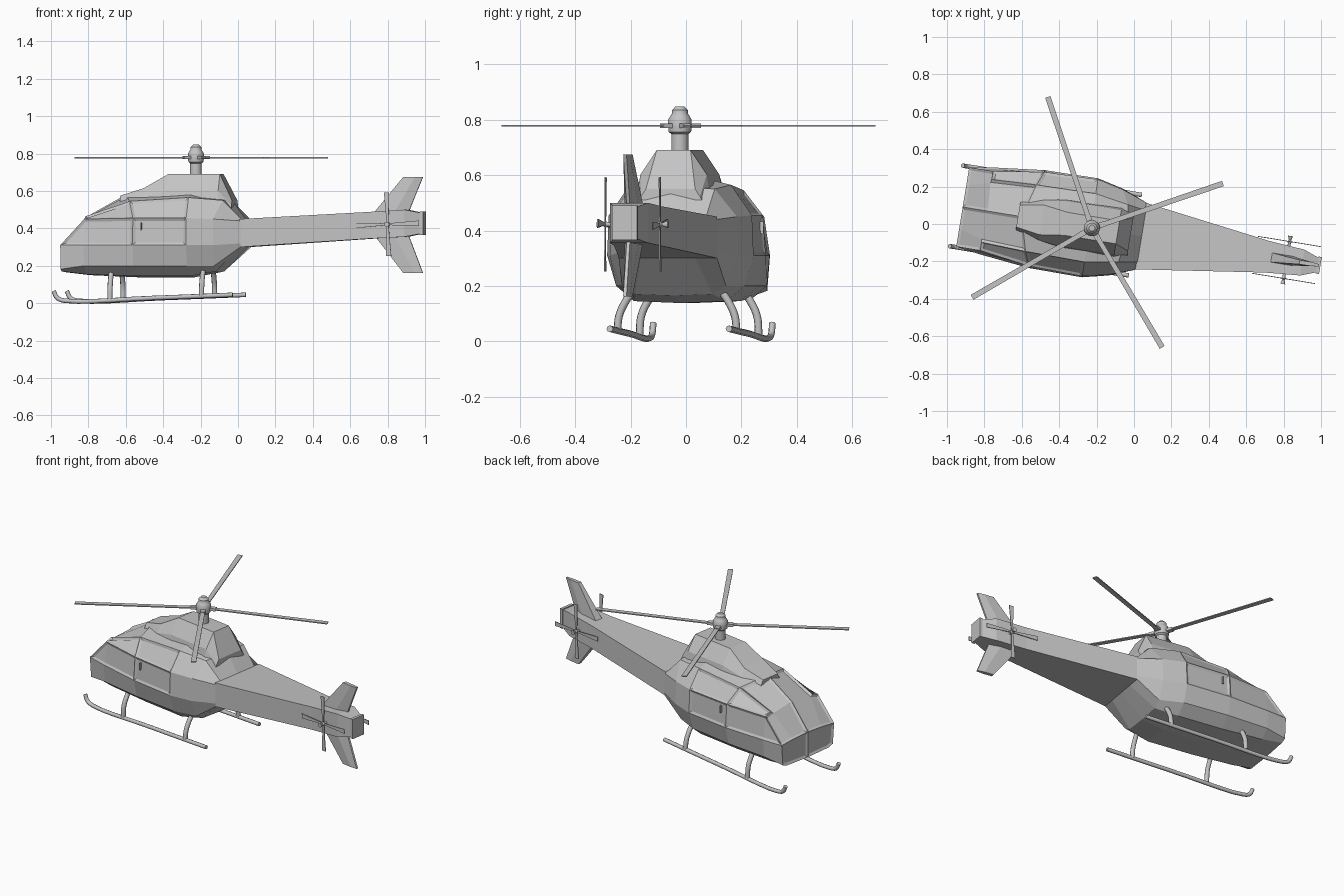
import bpy, bmesh
from math import radians, cos, sin, pi
from mathutils import Matrix, Vector

if "Cube" in bpy.data.objects:
    bpy.data.objects.remove(bpy.data.objects["Cube"])

grey = bpy.data.materials.new("plain grey")
grey.use_nodes = True
colour = (0.55, 0.55, 0.55, 1)
grey.diffuse_color = colour
grey.node_tree.nodes["Principled BSDF"].inputs["Base Color"].default_value = colour

# Local axes: x runs nose to tail, y is sideways, the mast stands at the origin
PLACE = Matrix.Translation((-0.225, -0.022, 0)) @ Matrix.Rotation(radians(-9.3), 4, 'Z')


def add(name, bm, mirror=False, smooth=False):
    me = bpy.data.meshes.new(name)
    bm.to_mesh(me)
    bm.free()
    me.materials.append(grey)
    ob = bpy.data.objects.new(name, me)
    bpy.context.collection.objects.link(ob)
    ob.matrix_world = PLACE
    if mirror:
        m = ob.modifiers.new("Mirror", 'MIRROR')
        m.use_axis = (False, True, False)
    if smooth:
        bpy.ops.object.select_all(action='DESELECT')
        ob.select_set(True)
        bpy.context.view_layer.objects.active = ob
        bpy.ops.object.shade_smooth_by_angle(angle=radians(40))
    return ob


def loft(name, stations, panes=(), start=True, end=True):
    """Half hull from sections listed bottom to top, mirrored; panes are sunk in."""
    bm = bmesh.new()
    verts, faces = {}, {}

    def vert(co):
        if co not in verts:
            verts[co] = bm.verts.new(co)
        return verts[co]

    def face(key, cos_):
        loop = list(dict.fromkeys(vert(c) for c in cos_))
        if len(loop) > 2:
            faces[key] = bm.faces.new(loop)

    for s in range(len(stations) - 1):
        a, b = stations[s], stations[s + 1]
        for r in range(len(a) - 1):
            face((s, r), (a[r], a[r + 1], b[r + 1], b[r]))
    if start:
        face("nose", reversed(stations[0]))
    if end:
        face("end", stations[-1])
    bm.normal_update()
    for pane in panes:
        bmesh.ops.inset_region(bm, faces=[faces[k] for k in pane], thickness=0.014,
                               depth=-0.007, use_boundary=True, use_even_offset=True)
    return add(name, bm, mirror=True)


def section(u, pts):
    return [(u + (p[2] if len(p) > 2 else 0), p[0], p[1]) for p in pts]


# Cabin, with sunk windscreen, side windows, doors and nose panels
cabin = [
    section(-.70, [(0, .165), (.17, .17), (.205, .182), (.215, .31), (.215, .31), (.12, .32), (0, .325)]),
    section(-.57, [(0, .15), (.17, .155), (.225, .2), (.235, .31), (.215, .45), (.17, .465), (0, .475)]),
    section(-.30, [(0, .138), (.17, .145), (.24, .2), (.265, .31), (.255, .455), (.18, .545, -.03), (0, .58, -.08)]),
    section(-.01, [(0, .138), (.17, .145), (.235, .2), (.268, .31), (.262, .455), (.185, .565), (0, .61)]),
    section(.13, [(0, .165), (.14, .17), (.19, .2), (.235, .31), (.23, .45), (.155, .55, .04), (0, .56, .06)]),
    section(.27, [(0, .30), (.1, .30), (.18, .30), (.18, .32), (.18, .44), (.14, .45), (0, .45)]),
]
loft("cabin", cabin, panes=[
    ["nose"],
    [(0, 4), (0, 5), (1, 5)],
    [(0, 3), (1, 3)],
    [(1, 4)],
    [(2, 3)],
    [(2, 4)],
], end=False)

# Engine housing under the rotor
def housing(u, low, wide, top, z):
    return section(u, [(0, low), (wide, low), (wide * .9, low + (z - low) * .45), (top, z), (0, z)])


loft("engine_housing", [
    housing(-.40, .53, .08, .06, .575),
    housing(-.27, .53, .12, .08, .615),
    housing(-.14, .53, .135, .062, .69),
    housing(.14, .53, .135, .062, .69),
    housing(.21, .50, .12, .09, .55),
])


# Tail boom
def boom(u, w, low, z):
    return section(u, [(0, low), (w, low), (w, z), (0, z)])


loft("tail_boom", [boom(.265, .18, .30, .45), boom(.95, .085, .345, .488),
                   boom(1.14, .07, .355, .50), boom(1.225, .038, .372, .483)], start=False)
loft("tail_end_plate", [boom(1.22, .046, .366, .49), boom(1.238, .046, .366, .49)])


# Upper and lower fins, wedge-shaped
def fin(name, z_root, z_tip):
    bm = bmesh.new()
    rings = []
    for z, front, back, half in ((z_root, .965, 1.15, .026), (z_tip, 1.125, 1.23, .011)):
        mid = front + (back - front) * .6
        rings.append([bm.verts.new(p) for p in (
            (front, -half, z), (mid, -half, z), (back, -.006, z),
            (back, .006, z), (mid, half, z), (front, half, z))])
    bm.faces.new(rings[0])
    bm.faces.new(rings[1])
    for i in range(6):
        j = (i + 1) % 6
        bm.faces.new((rings[0][i], rings[0][j], rings[1][j], rings[1][i]))
    bmesh.ops.recalc_face_normals(bm, faces=bm.faces)
    add(name, bm)


fin("upper_fin", .48, .675)
fin("lower_fin", .37, .162)


def lathe(name, profile, sides, matrix=Matrix.Identity(4)):
    bm = bmesh.new()
    rings = [[bm.verts.new((r * cos(2 * pi * i / sides), r * sin(2 * pi * i / sides), z))
              for i in range(sides)] for r, z in profile]
    for a, b in zip(rings, rings[1:]):
        for i in range(sides):
            j = (i + 1) % sides
            bm.faces.new((a[i], a[j], b[j], b[i]))
    bm.faces.new(reversed(rings[0]))
    bm.faces.new(rings[-1])
    bm.transform(matrix)
    add(name, bm, smooth=True)


def blades(name, angles, inner, outer, root_half, tip_half, thick, matrix):
    bm = bmesh.new()
    for a in angles:
        turn = matrix @ Matrix.Rotation(radians(a), 4, 'Z')
        box = bmesh.ops.create_cube(bm, size=1)["verts"]
        for v in box:
            tip = v.co.x > 0
            v.co = turn @ Vector((outer if tip else inner,
                                  v.co.y * 2 * (tip_half if tip else root_half), v.co.z * thick))
    add(name, bm)


# Main rotor
lathe("mast_and_hub", [(.031, .66), (.031, .748), (.041, .756), (.043, .775), (.043, .80),
                       (.034, .815), (.029, .822), (.029, .835), (.016, .848)], 20)
blades("main_rotor_blades", [28.1, 117.9, 219.3, 309.8], .03, .74, .013, .015, .006,
       Matrix.Translation((0, 0, .778)))
blades("blade_grips", [28.1, 117.9, 219.3, 309.8], .02, .075, .016, .014, .016,
       Matrix.Translation((0, 0, .778)))

# Tail rotors, one on each side
for side, word in ((1, "left"), (-1, "right")):
    spin = Matrix.Translation((1.055, side * .1, .422)) @ Matrix.Rotation(-side * pi / 2, 4, 'X')
    lathe(word + "_tail_rotor_hub", [(.008, -.035), (.008, -.008), (.013, 0), (.006, .008), (.014, .03)], 10, spin)
    blades(word + "_tail_rotor_blades", [2, 92, 182, 272], .005, .17, .005, .014, .004, spin)


# Landing gear
def tube(name, points, radius):
    cu = bpy.data.curves.new(name, 'CURVE')
    cu.dimensions = '3D'
    cu.bevel_depth = radius
    cu.bevel_resolution = 2
    cu.use_fill_caps = True
    cu.resolution_u = 5
    sp = cu.splines.new('BEZIER')
    sp.bezier_points.add(len(points) - 1)
    for bp, p in zip(sp.bezier_points, points):
        bp.co = p
        bp.handle_left_type = bp.handle_right_type = 'AUTO'
    cu.materials.append(grey)
    ob = bpy.data.objects.new(name, cu)
    bpy.context.collection.objects.link(ob)
    ob.matrix_world = PLACE


for side, word in ((1, "left"), (-1, "right")):
    y = side * .218
    tube(word + "_skid", [(-.735, y, .065), (-.715, y, .028), (-.67, y, .013), (-.2, y, .028), (.235, y, .045)], .012)
    for u, z, end in ((-.43, .022, "front"), (.066, .038, "rear")):
        tube(f"{word}_{end}_strut", [(u, y, z), (u, side * .212, .09),
                                     (u, side * .19, .14), (u, side * .155, .19)], .014)

# Door handles
for side, word in ((1, "left"), (-1, "right")):
    bm = bmesh.new()
    bmesh.ops.create_cube(bm, size=1, matrix=Matrix.Translation((-.255, side * .258, .41))
                          @ Matrix.Diagonal((.006, .012, .045, 1)))
    add(word + "_door_handle", bm)
